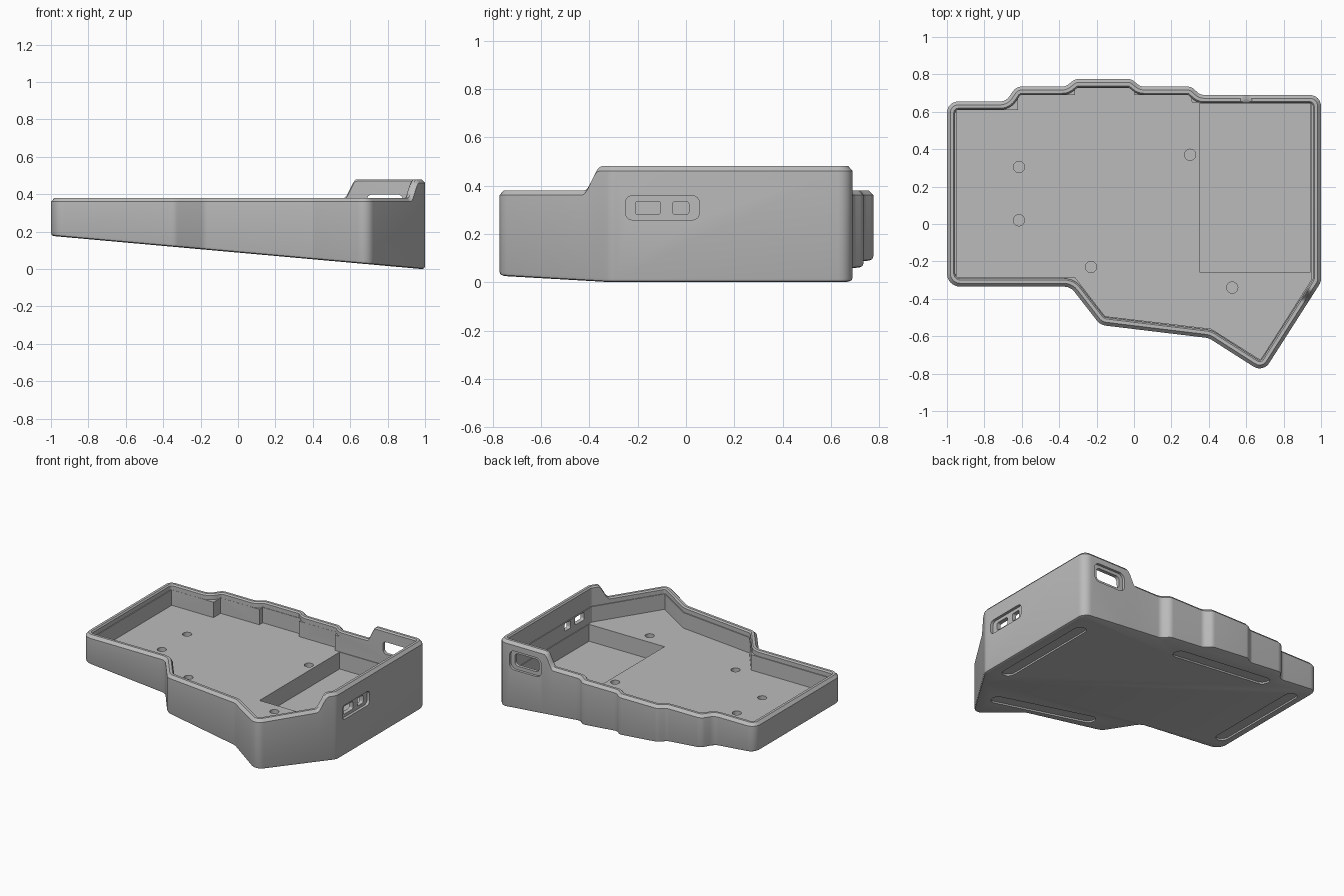
import bpy, bmesh, math
from mathutils import Vector, Matrix

cube = bpy.data.objects.get("Cube")
if cube:
    bpy.data.objects.remove(cube)

grey = bpy.data.materials.new("plain grey")
grey.use_nodes = True
grey.diffuse_color = (0.5, 0.5, 0.5, 1)
grey.node_tree.nodes["Principled BSDF"].inputs["Base Color"].default_value = (0.5, 0.5, 0.5, 1)


def rounded(corners, d=0.0, segs=6):
    """Counter-clockwise outline of (x, y, radius) corners, inset by d, with arcs."""
    out, n = [], len(corners)
    for i, (x, y, r) in enumerate(corners):
        p = Vector((x, y))
        e1 = (p - Vector(corners[i - 1][:2])).normalized()
        e2 = (Vector(corners[(i + 1) % n][:2]) - p).normalized()
        n1, n2 = Vector((-e1.y, e1.x)), Vector((-e2.y, e2.x))
        miter = (n1 + n2) / (1 + n1.dot(n2))
        p = p + miter * d
        if r == 0:
            out.append(p)
            continue
        turn = math.atan2(e1.x * e2.y - e1.y * e2.x, e1.dot(e2))
        s = 1 if turn > 0 else -1
        rad = max(r - s * d, 0.004)
        centre = p + miter * (s * rad)
        for k in range(segs + 1):
            out.append(centre - Matrix.Rotation(turn * k / segs, 2) @ n1 * (s * rad))
    return out


def make_object(name, rings):
    """Loft closed rings of equal length and cap both ends."""
    bm = bmesh.new()
    loops = [[bm.verts.new(p) for p in ring] for ring in rings]
    for a, b in zip(loops, loops[1:]):
        for i in range(len(a)):
            j = (i + 1) % len(a)
            bm.faces.new((a[i], a[j], b[j], b[i]))
    bm.faces.new(loops[0][::-1])
    bm.faces.new(loops[-1])
    bmesh.ops.recalc_face_normals(bm, faces=bm.faces)
    mesh = bpy.data.meshes.new(name)
    bm.to_mesh(mesh)
    bm.free()
    mesh.materials.append(grey)
    obj = bpy.data.objects.new(name, mesh)
    bpy.context.collection.objects.link(obj)
    return obj


def under(x):
    """Height of the sloping underside."""
    return 0.0895 * max(0.985 - x, 0)


def place_z(u, v, w): return (u, v, w)
def place_x(u, v, w): return (w, u, v)
def place_y(u, v, w): return (u, w, v)
def place_under(u, v, w): return (u, v, under(u) + w)


def cut(loop, lo, hi, place=place_z):
    """Subtract a prism from the case."""
    cutter = make_object("cutter", [[place(p.x, p.y, w) for p in loop] for w in (lo, hi)])
    cutter.hide_render = True
    mod = case.modifiers.new("cut", "BOOLEAN")
    mod.operation, mod.solver, mod.object = "DIFFERENCE", "EXACT", cutter
    bpy.context.view_layer.objects.active = case
    bpy.ops.object.modifier_apply(modifier=mod.name)
    bpy.data.objects.remove(cutter)


def box(u0, u1, v0, v1, r=0.0):
    return rounded([(u0, v0, r), (u1, v0, r), (u1, v1, r), (u0, v1, r)])


def slot(a, b, r):
    """Outline of a round-ended slot between two points."""
    a, b = Vector(a), Vector(b)
    side = (b - a).normalized().orthogonal() * r
    half = [Matrix.Rotation(math.pi * k / 10, 2) @ side for k in range(11)]
    if (Matrix.Rotation(math.pi / 2, 2) @ side).dot(b - a) < 0:
        a, b = b, a
    return [b + h for h in half] + [a - h for h in half]


# Outer wall outline; the extra points carry the step up in the rim
tip, bend = Vector((0.69, -0.795)), Vector((1, -0.31))
outline = [(-1, -0.335, 0.07), (-0.34, -0.335, 0.07), (-0.18, -0.54, 0.07),
           (0.4, -0.61, 0.07), (*tip, 0.06)]
for k in range(11):
    y = -0.44 + 0.009 * k
    outline.append((*tip.lerp(bend, (y - tip.y) / (bend.y - tip.y)), 0))
outline += [(*bend, 0.07), (1, 0.69, 0.06)]
outline += [(0.65 - 0.01 * k, 0.69, 0) for k in range(11)]
outline += [(0.355, 0.69, 0.055), (0.305, 0.735, 0.055), (0.035, 0.735, 0.05),
            (-0.015, 0.775, 0.05), (-0.315, 0.775, 0.05), (-0.365, 0.735, 0.05),
            (-0.63, 0.735, 0.06), (-0.685, 0.655, 0.06), (-1, 0.655, 0.06)]


def rim(p):
    """Rim height: raised around the back corner on the left."""
    t = min((p.y + 0.43) / 0.07, (p.x - 0.565) / 0.07)
    t = max(0, min(1, t))
    return 0.38 + 0.1 * t * t * (3 - 2 * t)


# Case body: bevelled underside, walls, chamfered rim and shallow inner ledge
outer = rounded(outline)
heights = [rim(p) for p in outer]


def ring(d, level):
    return [(p.x, p.y, level(p, h)) for p, h in zip(rounded(outline, d), heights)]


case = make_object("case", [
    ring(0.015, lambda p, h: under(p.x)),
    ring(0.004, lambda p, h: under(p.x) + 0.005),
    ring(0, lambda p, h: under(p.x) + 0.016),
    ring(0, lambda p, h: h - 0.02),
    ring(0.018, lambda p, h: h),
    ring(0.036, lambda p, h: h),
    ring(0.044, lambda p, h: h - 0.01),
    ring(0.044, lambda p, h: 0.34)])

# Main cavity with square steps along the back, and the deeper pocket
cavity = [(-0.95, -0.285), (-0.315, -0.285), (-0.155, -0.493), (0.412, -0.56),
          (0.676, -0.726), (0.95, -0.295), (0.95, 0.65), (0.31, 0.65), (0.3, 0.69),
          (0, 0.69), (0, 0.728), (-0.315, 0.728), (-0.315, 0.69), (-0.62, 0.69),
          (-0.62, 0.61), (-0.95, 0.61)]
cut([Vector(p) for p in cavity], 0.23, 0.345)
cut(box(0.35, 0.945, -0.257, 0.645), 0.11, 0.3)

# Screw recesses in the floor
for x, y in [(-0.615, 0.305), (-0.615, 0.02), (-0.23, -0.23), (0.3, 0.37), (0.525, -0.34)]:
    cut(rounded([(x + a * 0.03, y + b * 0.03, 0.0299)
                 for a, b in [(-1, -1), (1, -1), (1, 1), (-1, 1)]]), 0.19, 0.26)

# Two sockets in the side wall inside one shallow recess
cut(box(-0.25, 0.055, 0.258, 0.358, 0.028), 0.98, 1.05, place_x)
cut(box(-0.21, -0.105, 0.28, 0.335, 0.012), 0.92, 1.05, place_x)
cut(box(-0.055, 0.012, 0.28, 0.335, 0.012), 0.92, 1.05, place_x)

# Socket in the back wall with its recess
cut(box(0.66, 0.91, 0.285, 0.42, 0.04), 0.672, 0.75, place_y)
cut(box(0.69, 0.88, 0.31, 0.398, 0.025), 0.62, 0.75, place_y)

# Foot recesses in the underside
for a, b in [((0.87, -0.22), (0.87, 0.49)), ((-0.6, 0.58), (0.1, 0.58)),
             ((0.0, -0.455), (0.68, -0.56)), ((-0.9, -0.18), (-0.9, 0.5))]:
    cut(slot(a, b, 0.045), -0.05, 0.012, place_under)

# Smooth fillets, sharp edges kept
for o in bpy.context.selected_objects:
    o.select_set(False)
case.select_set(True)
bpy.context.view_layer.objects.active = case
bpy.ops.object.shade_smooth_by_angle(angle=math.radians(30))
